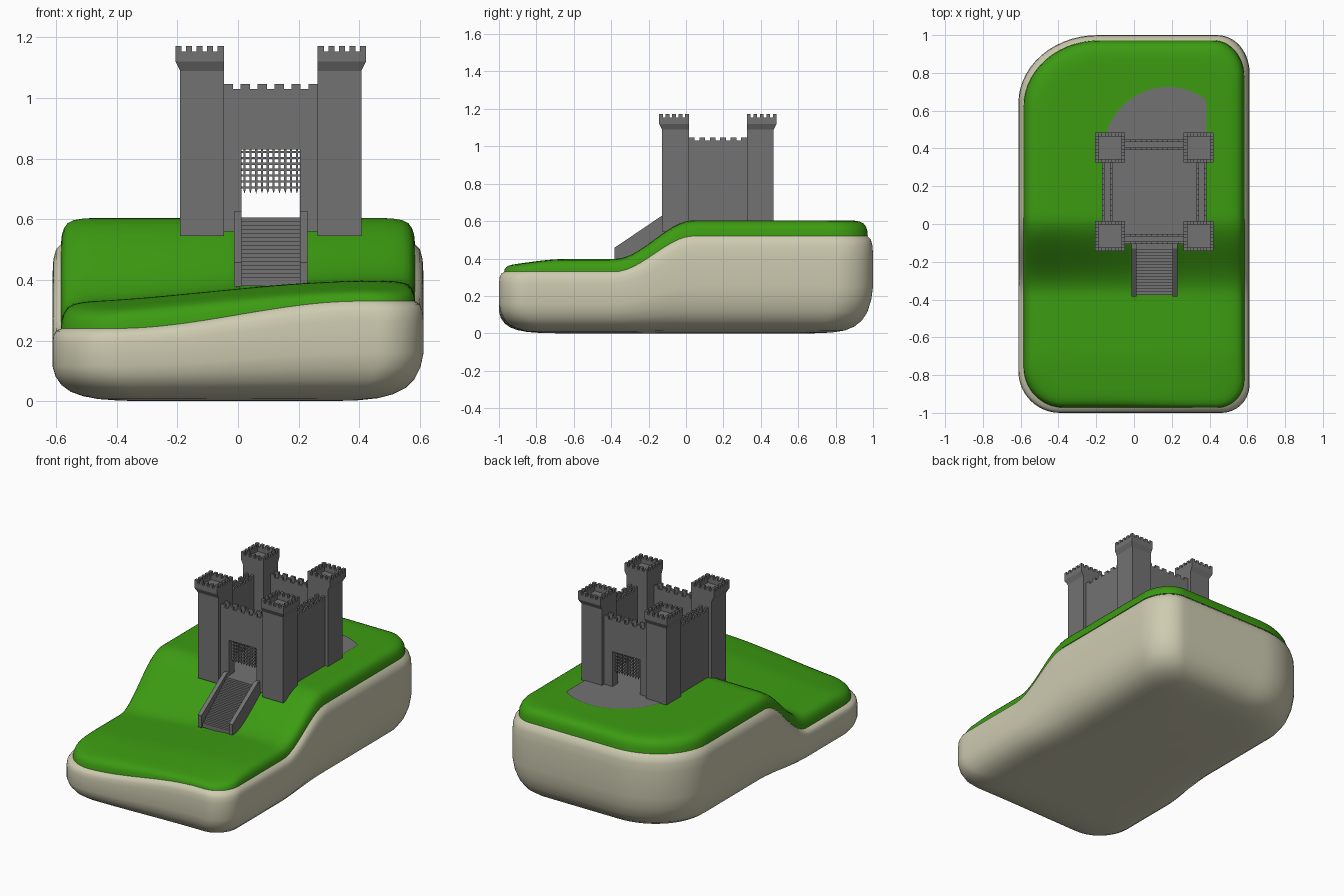
import bpy, bmesh, math
from mathutils import Vector

if "Cube" in bpy.data.objects:
    bpy.data.objects.remove(bpy.data.objects["Cube"])


def material(name, rgb):
    m = bpy.data.materials.new(name)
    m.diffuse_color = (*rgb, 1)
    m.use_nodes = True
    m.node_tree.nodes["Principled BSDF"].inputs["Base Color"].default_value = m.diffuse_color
    return m


GREY = material("stone grey", (0.17, 0.17, 0.17))
GREEN = material("grass green", (0.045, 0.33, 0.006))
BEIGE = material("pale earth", (0.62, 0.60, 0.44))


def finish(name, bm, mat, smooth=False):
    bmesh.ops.recalc_face_normals(bm, faces=bm.faces)
    me = bpy.data.meshes.new(name)
    bm.to_mesh(me)
    bm.free()
    me.materials.append(mat)
    for p in me.polygons:
        p.use_smooth = smooth
    ob = bpy.data.objects.new(name, me)
    bpy.context.collection.objects.link(ob)
    return ob


def loft(bm, rings):
    """Skin a list of equally long rings, leaving the ends open."""
    vs = [[bm.verts.new(p) for p in r] for r in rings]
    n = len(vs[0])
    for a, b in zip(vs, vs[1:]):
        for i in range(n):
            bm.faces.new((a[i], a[(i + 1) % n], b[(i + 1) % n], b[i]))
    return vs


def box(bm, x, y, z):
    x, y = sorted(x), sorted(y)
    vs = loft(bm, [[(x[0], y[0], h), (x[1], y[0], h), (x[1], y[1], h), (x[0], y[1], h)] for h in z])
    bm.faces.new(vs[0])
    bm.faces.new(vs[-1])


def prism_x(bm, x, yz):
    """Extrude a side profile along x."""
    vs = loft(bm, [[(h, y, z) for y, z in yz] for h in x])
    bm.faces.new(vs[0])
    bm.faces.new(vs[1])


def smooth(a, b, t):
    t = max(0, min(1, (t - a) / (b - a)))
    return t * t * (3 - 2 * t)


# ---- terrain: rounded footprint and a hill rising to the back ----
HX, HY = 0.612, 1.0


def footprint():
    pts = []
    corners = [(1, 1, .17, .2, 0), (-1, 1, .42, .36, 90), (-1, -1, .22, .22, 180), (1, -1, .15, .15, 270)]
    for sx, sy, rx, ry, a0 in corners:
        for i in range(15):
            a = math.radians(a0 + 90 * i / 14)
            pts.append(Vector((sx * (HX - rx) + rx * math.cos(a), sy * (HY - ry) + ry * math.sin(a))))
    dense = []
    for p, q in zip(pts, pts[1:] + pts[:1]):
        k = max(1, round((q - p).length / 0.04))
        dense += [p.lerp(q, i / k) for i in range(k)]
    return dense


OUT = footprint()


def earth_top(x, y):
    low = 0.24 + 0.09 * smooth(-0.4, 0.4, x)
    return low + (0.52 - low) * smooth(-0.38, 0.04, y)


def grass_top(x, y):
    low = 0.325 + 0.072 * smooth(-0.65, 0.45, x) - 0.03 * (1 - smooth(-1, -0.65, y))
    return low + (0.604 - low) * smooth(-0.38, 0.04, y)


def ring(inset, height):
    r = []
    for p in OUT:
        x, y = p.x * (1 - inset / HX), p.y * (1 - inset / HY)
        r.append((x, y, height(x, y)))
    return r


bm = bmesh.new()
profile = [(.32, 0), (.22, .008), (.15, .03), (.1, .07), (.06, .13), (.03, .22), (.01, .34), (0, .48),
           (0, .8), (.003, .9), (.012, .965), (.03, 1)]
vs = loft(bm, [ring(d, lambda x, y, f=f: f * earth_top(x, y)) for d, f in profile])
bm.faces.new(vs[0])
finish("earth_base", bm, BEIGE, True)

bm = bmesh.new()
profile = [(.028, 0), (.031, .35), (.038, .6), (.05, .8), (.07, .92), (.1, .98), (.13, 1)]
profile += [(.13 + (HX - .135) * i / 22, 1) for i in range(1, 23)]
vs = loft(bm, [ring(d, lambda x, y, f=f: earth_top(x, y) * (1 - f) + grass_top(x, y) * f) for d, f in profile])
bm.faces.new(vs[-1])
finish("grass_top", bm, GREEN, True)

# ---- castle, laid out around its own centre ----
CX, CY = 0.108, 0.17
IN, BODY, TOP = 0.155, 0.299, 0.314


def courtyard():
    bm = bmesh.new()
    pts = []
    for i in range(41):
        a = math.radians(15 + 150 * i / 40)
        pts.append((min(0.385, 0.18 + 0.34 * math.cos(a)), 0.385 + 0.34 * math.sin(a)))
    pts += [(-0.14, -0.08), (0.36, -0.08), (0.385, 0.3)]
    bm.faces.new([bm.verts.new((x, y, 0.608)) for x, y in pts])
    finish("courtyard", bm, GREY)


courtyard()


def tower(sx, sy):
    bm = bmesh.new()

    def sq(a, b, z):
        return [(CX + sx * u, CY + sy * v, z) for u, v in ((a, a), (b, a), (b, b), (a, b))]
    t = 0.02
    # shaft, flared collar and hollow parapet
    vs = loft(bm, [sq(IN, BODY, 0.545), sq(IN, BODY, 1.09), sq(IN, TOP, 1.12), sq(IN, TOP, 1.153),
                   sq(IN + t, TOP - t, 1.153), sq(IN + t, TOP - t, 1.125)])
    bm.faces.new(vs[0])
    bm.faces.new(vs[-1])
    step = (TOP - IN - t) / 4
    for i in range(5):
        for j in range(5):
            if i in (0, 4) or j in (0, 4):
                x, y = IN + i * step, IN + j * step
                box(bm, (CX + sx * x, CX + sx * (x + t)), (CY + sy * y, CY + sy * (y + t)), (1.153, 1.172))
    finish("tower", bm, GREY)


for sx in (-1, 1):
    for sy in (-1, 1):
        tower(sx, sy)

W0, W1 = 0.222, 0.277      # inner and outer face of the curtain walls
GATE = 0.096               # half width of a gate


def wall(name, along_x, s, gate):
    bm = bmesh.new()

    def b(u, v, z):
        if along_x:
            box(bm, [CX + q for q in u], [CY + s * q for q in v], z)
        else:
            box(bm, [CX + s * q for q in v], [CY + q for q in u], z)
    if gate:
        b((-IN, -GATE), (W0, W1), (0.56, 1.012))
        b((GATE, IN), (W0, W1), (0.56, 1.012))
        b((-GATE, GATE), (W0, W1), (0.83, 1.012))
    else:
        b((-IN, IN), (W0, W1), (0.56, 1.012))
    # two parapets with merlons
    for v in ((W0, W0 + 0.014), (W1 - 0.014, W1)):
        b((-IN, IN), v, (1.012, 1.03))
        for i in range(6):
            u = -IN + i * (2 * IN - 0.03) / 5
            b((u, u + 0.03), v, (1.03, 1.047))
    finish(name, bm, GREY)


def portcullis(s):
    bm = bmesh.new()
    y = CY + s * 0.25
    w = 0.0036
    for i in range(10):
        x = CX - GATE + (i + 0.5) * 2 * GATE / 10
        box(bm, (x - w, x + w), (y - w, y + w), (0.697, 0.83))
        # pointed foot
        tip = bm.verts.new((x, y, 0.685))
        q = [bm.verts.new((x + a * w, y + c * w, 0.697)) for a, c in ((-1, -1), (1, -1), (1, 1), (-1, 1))]
        for k in range(4):
            bm.faces.new((q[k], q[(k + 1) % 4], tip))
    for i in range(7):
        z = 0.705 + i * 0.0195
        box(bm, (CX - GATE, CX + GATE), (y - w * .8, y + w * .8), (z - w, z + w))
    finish("portcullis", bm, GREY)


for s, side in ((-1, "front"), (1, "back")):
    wall(side + "_wall", True, s, True)
    portcullis(s)
wall("left_wall", False, -1, False)
wall("right_wall", False, 1, False)

# ---- entrance stair with solid side rails ----
bm = bmesh.new()
N, Y0, Y1, Z0, Z1 = 16, -0.375, -0.12, 0.395, 0.606
prof = []
for i in range(N):
    z = Z0 + (Z1 - Z0) * (i + 1) / N
    prof += [(Y0 + (Y1 - Y0) * i / N, z - (Z1 - Z0) / N), (Y0 + (Y1 - Y0) * (i + 1) / N, z)]
    prof.insert(-1, (prof[-2][0], z))
prof += [(-0.05, Z1), (-0.05, 0.5), (-0.2, 0.38), (Y0, 0.38)]
prism_x(bm, (CX - GATE, CX + GATE), prof)
finish("stair", bm, GREY)

for s in (-1, 1):
    bm = bmesh.new()
    prism_x(bm, (CX + s * 0.096, CX + s * 0.122),
            [(-0.383, 0.378), (-0.383, 0.457), (-0.13, 0.628), (-0.09, 0.628), (-0.09, 0.5), (-0.2, 0.378)])
    finish("stair_rail", bm, GREY)
